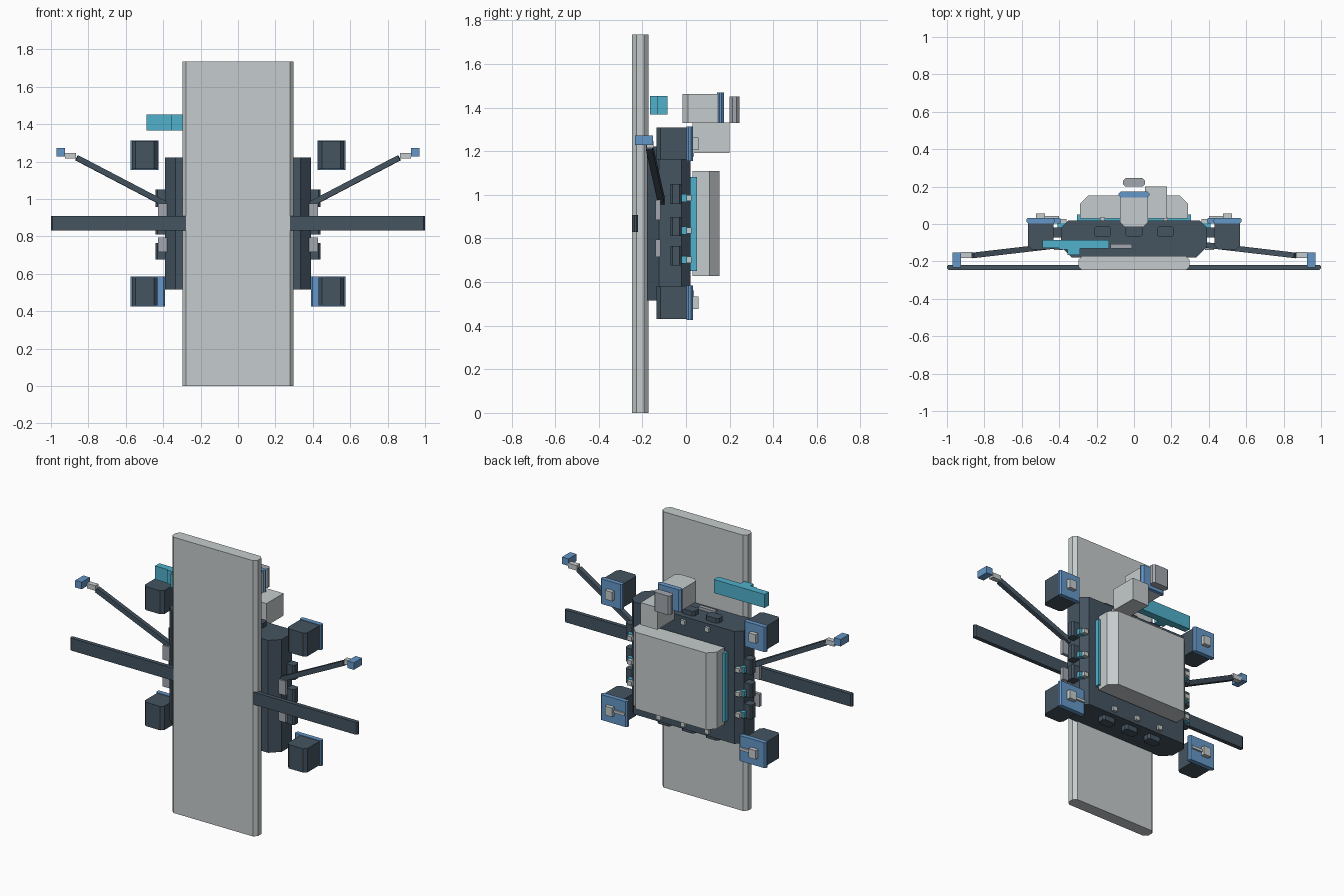
import bpy, bmesh
from mathutils import Vector

if "Cube" in bpy.data.objects:
    bpy.data.objects.remove(bpy.data.objects["Cube"])


def material(name, rgb):
    m = bpy.data.materials.new(name)
    m.diffuse_color = (*rgb, 1)
    m.use_nodes = True
    m.node_tree.nodes["Principled BSDF"].inputs["Base Color"].default_value = m.diffuse_color
    return m


LIGHT = material("light grey", (0.56, 0.60, 0.61))
SLATE = material("dark slate", (0.058, 0.088, 0.118))
BLUE = material("steel blue", (0.13, 0.31, 0.58))
CYAN = material("cyan", (0.08, 0.44, 0.60))
GREY = material("mid grey", (0.36, 0.39, 0.43))


def prism(name, points, z0, z1, mat):
    """Extrude an outline in the xy plane between two heights."""
    bm = bmesh.new()
    face = bm.faces.new([bm.verts.new((x, y, z0)) for x, y in points])
    ext = bmesh.ops.extrude_face_region(bm, geom=[face])["geom"]
    verts = [v for v in ext if isinstance(v, bmesh.types.BMVert)]
    bmesh.ops.translate(bm, verts=verts, vec=(0, 0, z1 - z0))
    bmesh.ops.recalc_face_normals(bm, faces=bm.faces)
    me = bpy.data.meshes.new(name)
    bm.to_mesh(me)
    bm.free()
    me.materials.append(mat)
    ob = bpy.data.objects.new(name, me)
    bpy.context.collection.objects.link(ob)
    return ob


def block(name, mat, x, y, z, front=0, back=0, mirror=False):
    """Box from (min, max) ranges, with chamfered upright edges front and back."""
    (x0, x1), (y0, y1) = x, y
    pts = []
    for px, py, sx, c in ((x0, y0, 1, front), (x1, y0, -1, front),
                          (x1, y1, -1, back), (x0, y1, 1, back)):
        if c == 0:
            pts.append((px, py))
            continue
        sy = 1 if py == y0 else -1
        along, up = (px + sx * c, py), (px, py + sy * c)
        pts += [up, along] if sx == sy else [along, up]
    ob = prism(name, pts, z[0], z[1], mat)
    if mirror:
        flip(ob)
    return ob


def flip(ob):
    mod = ob.modifiers.new("Mirror", "MIRROR")
    mod.use_axis[0] = True
    return ob


# Tall front shield and crossbar
block("shield_panel", LIGHT, (-0.297, 0.297), (-0.247, -0.172), (0, 1.735), 0.02, 0.02)
block("crossbar", SLATE, (-1, 1), (-0.245, -0.219), (0.83, 0.908), 0.008, 0.008)

# Central body and layered rear pack
block("body", SLATE, (-0.39, 0.39), (-0.178, 0.02), (0.515, 1.222), 0.055, 0.04)
block("pack_backing", CYAN, (-0.305, 0.305), (0.015, 0.05), (0.65, 1.082))
block("rear_pack", LIGHT, (-0.29, 0.29), (0.03, 0.153), (0.627, 1.11), 0, 0.045)

# Turret head and its side box
block("head", LIGHT, (-0.075, 0.075), (-0.015, 0.15), (1.33, 1.462), 0.025)
block("head_band", BLUE, (-0.083, 0.083), (0.142, 0.174), (1.33, 1.468), 0.012, 0.012)
block("head_rear_plate", GREY, (-0.058, 0.058), (0.2, 0.245), (1.33, 1.45), 0.013, 0.013)
block("head_side_box", LIGHT, (0.06, 0.177), (0.03, 0.2), (1.192, 1.332))

# Stepped cyan unit floating behind the shield
for i, (x0, x1, y0) in enumerate(((-0.488, -0.4, -0.128), (-0.4, -0.355, -0.135),
                                  (-0.355, -0.29, -0.165), (-0.29, -0.135, -0.13))):
    block(f"cyan_unit_{i}", CYAN, (x0, x1), (y0, -0.085), (1.367, 1.452))
block("top_rail", GREY, (-0.125, -0.01), (-0.132, -0.108), (1.215, 1.24))

# Four corner pods with blue rear plates and knobs
for tag, z0, z1, inner in (("upper", 1.155, 1.313, 0.425), ("lower", 0.425, 0.585, 0.39)):
    mid = (z0 + z1) / 2
    block(tag + "_pod", SLATE, (0.43, 0.566), (-0.135, 0.006), (z0 + 0.006, z1 - 0.004),
          0.018, 0, True)
    block(tag + "_pod_plate", BLUE, (inner, 0.575), (0.003, 0.032), (z0, z1), 0.008, 0.008, True)
    block(tag + "_pod_knob", LIGHT, (0.475, 0.525), (0.03, 0.057), (mid - 0.028, mid + 0.028),
          0, 0, True)
block("lower_pod_bar", LIGHT, (0.4, 0.5), (0.03, 0.042), (0.498, 0.515), 0, 0, True)

# Thin angled arms with tips
start, end = Vector((0.38, -0.112, 0.968)), Vector((0.862, -0.168, 1.22))
arm = prism("arm", [(-0.015, -0.015), (0.015, -0.015), (0.015, 0.015), (-0.015, 0.015)],
            0, (end - start).length, SLATE)
turn = (end - start).to_track_quat("Z", "Y").to_matrix().to_4x4()
turn.translation = start
arm.data.transform(turn)
flip(arm)
block("arm_wrist", LIGHT, (0.865, 0.925), (-0.182, -0.15), (1.215, 1.246), 0, 0, True)
block("arm_tip", BLUE, (0.925, 0.97), (-0.233, -0.152), (1.228, 1.272), 0, 0, True)

# Side modules with connectors
for i, (z0, z1) in enumerate(((0.675, 0.765), (0.81, 0.897), (0.957, 1.05))):
    block(f"side_module_{i}", SLATE, (0.37, 0.44), (-0.072, -0.02), (z0, z1), 0.01, 0.01, True)
    m = (z0 + z1) / 2 - 0.018
    block(f"side_light_{i}", CYAN, (0.36, 0.408), (-0.025, 0.005), (m - 0.018, m + 0.018),
          0, 0, True)
    block(f"side_stud_{i}", LIGHT, (0.36, 0.392), (0.0, 0.026), (m - 0.014, m + 0.014),
          0, 0, True)
for i, (z0, z1) in enumerate(((0.715, 0.795), (0.885, 0.975))):
    block(f"side_connector_{i}", GREY, (0.38, 0.428), (-0.14, -0.118), (z0, z1), 0, 0, True)

# Modules and studs along the top and bottom edges
for i, x in enumerate((-0.168, 0, 0.168)):
    for tag, z, stud in (("top", (1.21, 1.252), 1.19), ("bottom", (0.483, 0.525), 0.548)):
        block(f"{tag}_module_{i}", SLATE, (x - 0.046, x + 0.046), (-0.07, -0.012), z, 0.012, 0.012)
        block(f"{tag}_stud_{i}", LIGHT, (x - 0.014, x + 0.014), (0.015, 0.036),
              (stud - 0.014, stud + 0.014))
